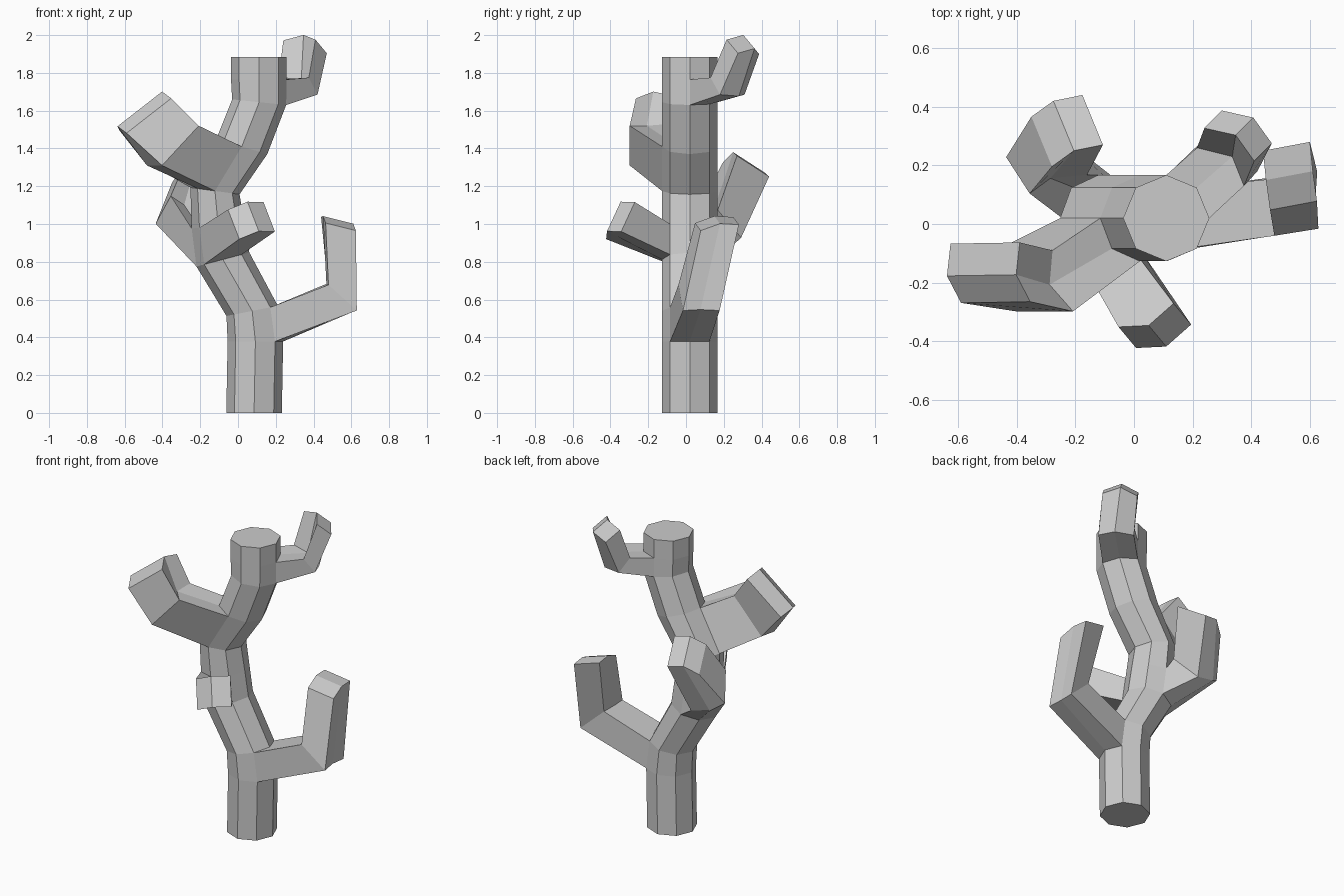
import bpy, bmesh, math
from mathutils import Vector

if "Cube" in bpy.data.objects:
    bpy.data.objects.remove(bpy.data.objects["Cube"])

SIDES, R, CY = 8, 0.147, 0.02
bm = bmesh.new()

# Trunk rings: centre x, centre z, half width in x, rise of the right edge
levels = [(.085, 0, R, 0), (.092, .378, R, 0), (.075, .54, .136, .027),
          (-.08, .812, .14, .037), (-.105, .99, .14, .014),
          (-.122, 1.175, .13, -.018), (.02, 1.41, .135, -.04),
          (.112, 1.645, .143, -.015), (.11, 1.765, R, 0), (.11, 1.885, R, 0)]
rings = []
for cx, cz, hw, rise in levels:
    ring = []
    for k in range(SIDES):
        a = math.tau * k / SIDES
        ring.append(bm.verts.new((cx + hw * math.cos(a), CY + R * math.sin(a),
                                  cz + rise * math.cos(a))))
    rings.append(ring)

# Branches: lower ring level, three ring corners it grows from, then the sections.
# Each section: centre, half width, half height, bulge of the middle pair
branches = [
    # low right branch
    (1, (7, 0, 1), [
        ((.552, .069, .61), (-.002, .097, 0), (-.075, -.012, .068), (-.009, -.004, .005)),
        ((.532, .164, 1.001), (-.012, .101, .016), (-.08, -.015, .02), (-.002, .001, .021))]),
    # big left branch
    (5, (6, 5, 4), [
        ((-.34, -.194, 1.42), (-.035, .104, .005), (.097, 0, .105), (-.045, -.013, -.005)),
        ((-.49, -.166, 1.579), (-.018, .101, .006), (.118, .002, .092), (-.03, -.009, .03))]),
    # front stub
    (3, (5, 6, 7), [
        ((.071, -.347, 1.018), (.094, .04, .02), (-.03, .036, .078), (.009, -.035, .022))]),
    # back left branch
    (3, (2, 3, 4), [
        ((-.298, .198, 1.038), (-.098, -.032, .037), (.04, -.062, .073), (-.027, .02, -.01)),
        ((-.228, .318, 1.289), (-.087, -.037, -.017), (.035, -.085, .055), (-.012, .017, .036))]),
    # top right twig
    (7, (0, 1, 2), [
        ((.318, .22, 1.73), (-.08, .065, 0), (-.023, -.025, .045), (.04, .035, -.008)),
        ((.355, .301, 1.938), (-.085, .056, -.002), (-.03, -.03, .036), (.022, .032, .027))]),
]


def bridge(lo, hi):
    n = len(lo)
    for i in range(n):
        j = (i + 1) % n
        bm.faces.new((lo[i], lo[j], hi[j], hi[i]))


# Trunk walls, left open where branches grow
open_faces = {(lv, frozenset(p)) for lv, c, _ in branches for p in (c[:2], c[1:])}
for lv in range(len(rings) - 1):
    for k in range(SIDES):
        j = (k + 1) % SIDES
        if (lv, frozenset((k, j))) not in open_faces:
            lo, hi = rings[lv], rings[lv + 1]
            bm.faces.new((lo[k], lo[j], hi[j], hi[k]))
bm.faces.new(rings[0])
bm.faces.new(rings[-1])

# Branch walls and ends
for lv, corners, sections in branches:
    loop = [rings[lv][k] for k in corners] + [rings[lv + 1][k] for k in reversed(corners)]
    for sec in sections:
        c, w, h, b = map(Vector, sec)
        new = [bm.verts.new(c + w * i + h * s + b * (1 - abs(i)))
               for i, s in ((-1, -1), (0, -1), (1, -1), (1, 1), (0, 1), (-1, 1))]
        bridge(loop, new)
        loop = new
    bm.faces.new([loop[i] for i in (0, 1, 4, 5)])
    bm.faces.new([loop[i] for i in (1, 2, 3, 4)])

bmesh.ops.recalc_face_normals(bm, faces=bm.faces[:])
mesh = bpy.data.meshes.new("branching_trunk")
bm.to_mesh(mesh)
bm.free()
bpy.context.collection.objects.link(bpy.data.objects.new("branching_trunk", mesh))
